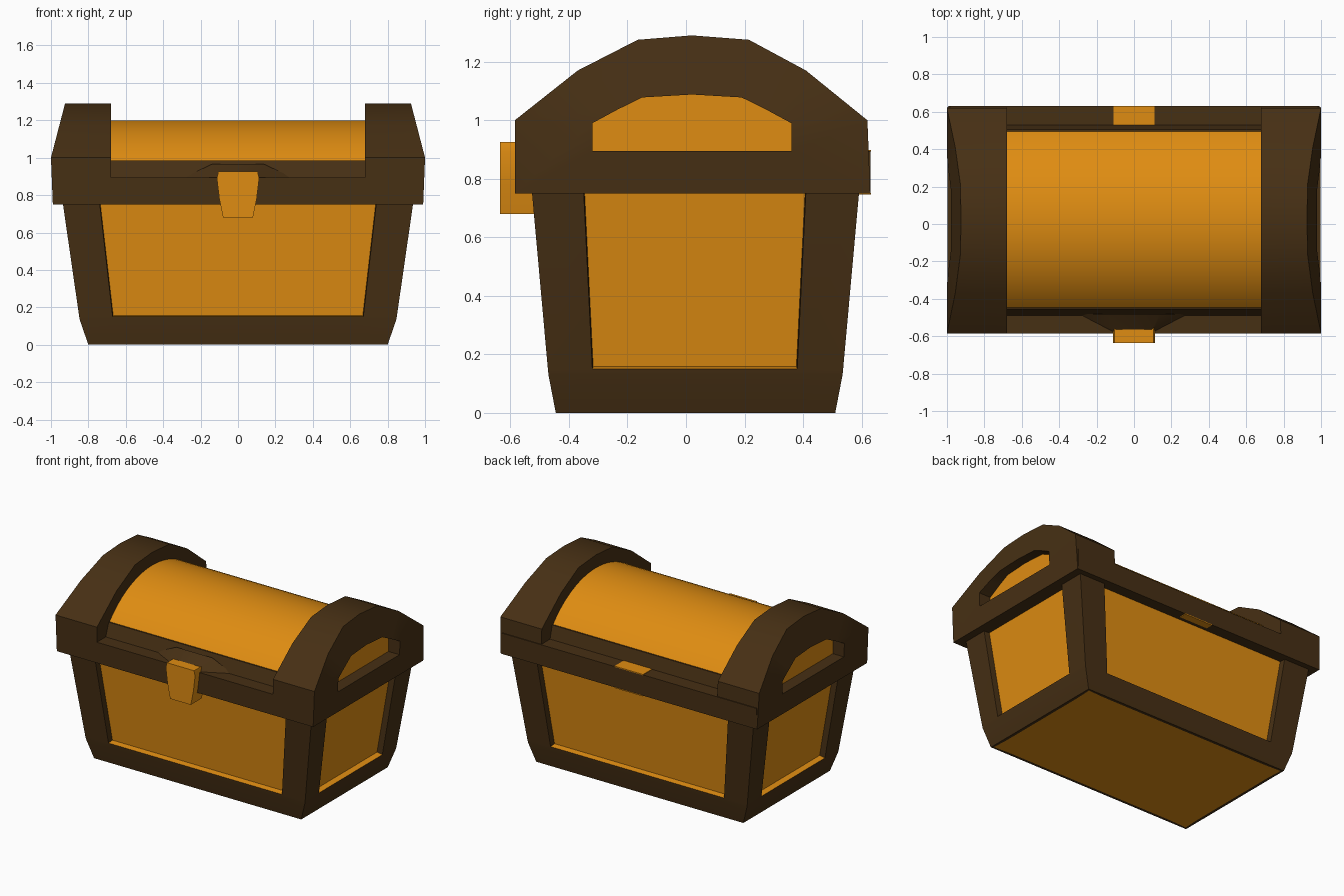
import bpy, bmesh, math

if "Cube" in bpy.data.objects:
    bpy.data.objects.remove(bpy.data.objects["Cube"])


def material(name, rgb):
    m = bpy.data.materials.new(name)
    m.diffuse_color = (*rgb, 1)
    m.use_nodes = True
    m.node_tree.nodes["Principled BSDF"].inputs["Base Color"].default_value = m.diffuse_color
    return m


DARK = material("dark wood", (0.062, 0.029, 0.007))
GOLD = material("golden orange", (0.74, 0.265, 0.006))


def finish(name, bm, mats, angle=30, fix=True):
    if fix:
        bmesh.ops.recalc_face_normals(bm, faces=bm.faces)
    for f in bm.faces:
        f.smooth = True
    for e in bm.edges:
        if len(e.link_faces) != 2 or e.calc_face_angle(0) > math.radians(angle):
            e.smooth = False
    me = bpy.data.meshes.new(name)
    bm.to_mesh(me)
    bm.free()
    for m in mats:
        me.materials.append(m)
    ob = bpy.data.objects.new(name, me)
    bpy.context.collection.objects.link(ob)
    return ob


def skin(bm, rings):
    """Join rings of points with quads; returns the vertex rings."""
    vs = [[bm.verts.new(p) for p in r] for r in rings]
    n = len(vs[0])
    for a, b in zip(vs, vs[1:]):
        for i in range(n):
            j = (i + 1) % n
            bm.faces.new((a[i], a[j], b[j], b[i]))
    return vs


def loft(name, rings, mat, angle=30):
    bm = bmesh.new()
    vs = skin(bm, rings)
    bm.faces.new(vs[0][::-1])
    bm.faces.new(vs[-1])
    return finish(name, bm, [mat], angle)


def rect(hx, y0, y1, z):
    return [(-hx, y0, z), (hx, y0, z), (hx, y1, z), (-hx, y1, z)]


# Body: tapered frame with a recessed golden panel on each side
levels = [  # z, half width, y low, y high, panel half width, panel y low, high
    (0.00, 0.80, -0.445, 0.510, 0.66, -0.315, 0.375),
    (0.13, 0.845, -0.470, 0.535, 0.67, -0.32, 0.38),
    (0.15, 0.849, -0.472, 0.537, 0.67, -0.32, 0.38),
    (0.76, 0.937, -0.527, 0.592, 0.74, -0.35, 0.41),
]
bm = bmesh.new()
rings = []
for z, hx, y0, y1, px, p0, p1 in levels:
    rings.append([(x, y, z) for x, y in (
        (-hx, y0), (-px, y0), (px, y0), (hx, y0), (hx, p0), (hx, p1),
        (hx, y1), (px, y1), (-px, y1), (-hx, y1), (-hx, p1), (-hx, p0))])
vs = skin(bm, rings)
bm.faces.ensure_lookup_table()
panels = [bm.faces[24 + i] for i in range(12) if i % 3 == 1]
base = bm.faces.new(vs[0][::-1])
bm.faces.new(vs[-1])
bm.normal_update()
walls = bmesh.ops.inset_individual(bm, faces=panels, thickness=0.004, depth=-0.04)["faces"]
bmesh.ops.inset_individual(bm, faces=[base], thickness=0.02, depth=0)
bm.normal_update()
for f in panels + [base] + [w for w in walls if w.normal.z > 0.5]:
    f.material_index = 1
finish("chest_body", bm, [DARK, GOLD], fix=False)

# Lid rim and the raised step under the barrel
loft("lid_rim", [rect(0.985, -0.585, 0.63, 0.75), rect(0.985, -0.585, 0.63, 0.895)], DARK)
loft("lid_step", [rect(0.75, -0.49, 0.53, 0.89), rect(0.75, -0.455, 0.505, 0.985)], DARK)

# Golden barrel top
half, rise, mid = 0.475, 0.22, 0.025
R = (half ** 2 + rise ** 2) / (2 * rise)
span = math.asin(half / R)
arc = [(mid + R * math.sin(span * t / 12), 0.98 + rise - R + R * math.cos(span * t / 12))
       for t in range(-12, 13)]
loft("lid_barrel", [[(x, y, z) for y, z in arc] for x in (-0.72, 0.72)], GOLD)

# Arched lid ends, each with a recessed golden window
outer = [(-0.585, 0.75), (-0.585, 1.0), (-0.37, 1.17), (-0.165, 1.275), (0.02, 1.29),
         (0.215, 1.275), (0.41, 1.17), (0.62, 1.0), (0.63, 0.75)]
window = [(-0.32, 0.895), (-0.32, 0.99), (-0.235, 1.036), (-0.15, 1.078), (0.02, 1.088),
          (0.19, 1.078), (0.275, 1.036), (0.36, 0.99), (0.36, 0.895)]


def end_x(z):
    return 0.99 + 0.01 * min(1, (z - 0.75) / 0.25) - 0.26 * max(0, z - 1.0)


for side, name in ((1, "right_lid_arch"), (-1, "left_lid_arch")):
    bm = bmesh.new()
    vs = skin(bm, [
        [(side * 0.68, y, z) for y, z in outer],
        [(side * end_x(z), y, z) for y, z in outer],
        [(side * end_x(z), y, z) for y, z in window],
        [(side * 0.91, y, z) for y, z in window]])
    bm.faces.new(vs[0])
    bm.faces.new(vs[-1]).material_index = 1
    finish(name, bm, [DARK, GOLD], 25)

# Raised wedge behind the clasp
loft("clasp_mount", [
    [(-0.3, -0.48, 0.89), (-0.1, -0.584, 0.89), (0.1, -0.584, 0.89), (0.3, -0.48, 0.89)],
    [(-0.14, -0.48, 0.965), (-0.09, -0.575, 0.92), (0.09, -0.575, 0.92), (0.14, -0.48, 0.965)]],
    DARK)

# Clasp
clasp = [(-0.08, 0.68), (0.08, 0.68), (0.10, 0.78), (0.113, 0.89), (0.105, 0.925),
         (-0.105, 0.925), (-0.113, 0.89), (-0.10, 0.78)]
loft("clasp", [[(x, y, z) for x, z in clasp] for y in (-0.635, -0.515)], GOLD)

# Hinge plates above and below the back rim
for name, y0, z in (("hinge_top", 0.53, 0.893), ("hinge_bottom", 0.58, 0.746)):
    loft(name, [rect(0.11, y0, 0.632, z), rect(0.11, y0, 0.632, z + 0.006)], GOLD)
